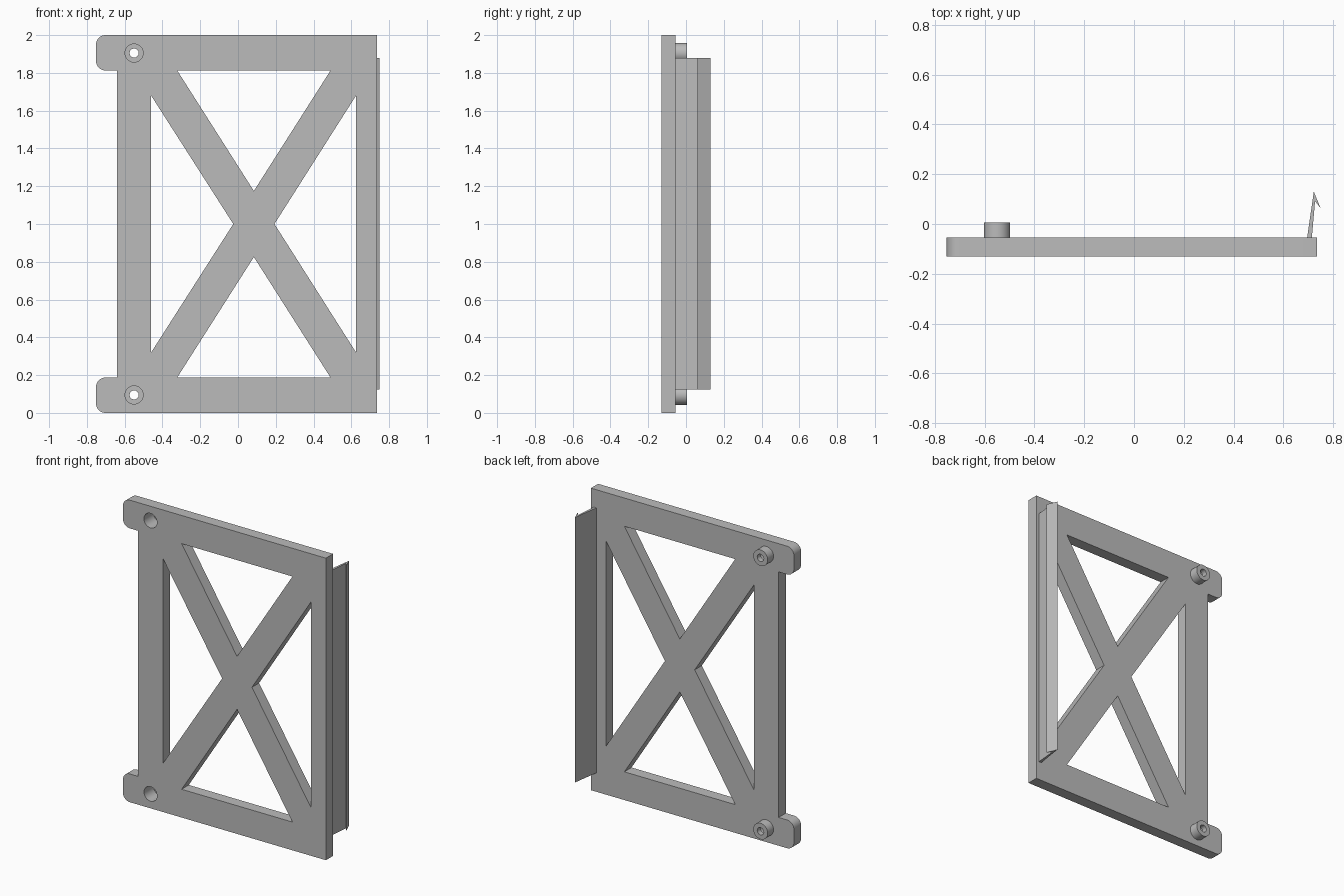
import bpy, bmesh, math

if "Cube" in bpy.data.objects:
    bpy.data.objects.remove(bpy.data.objects["Cube"])

grey = bpy.data.materials.new("grey plastic")
grey.diffuse_color = (0.5, 0.5, 0.5, 1)
grey.use_nodes = True
grey.node_tree.nodes["Principled BSDF"].inputs["Base Color"].default_value = grey.diffuse_color


def finish(name, bm):
    """Clean the mesh and link it as a named object with sharp edges kept."""
    bmesh.ops.remove_doubles(bm, verts=bm.verts, dist=0.0001)
    bmesh.ops.recalc_face_normals(bm, faces=bm.faces)
    mesh = bpy.data.meshes.new(name)
    bm.to_mesh(mesh)
    bm.free()
    mesh.materials.clear()
    mesh.materials.append(grey)
    mesh.shade_smooth()
    mesh.set_sharp_from_angle(angle=math.radians(30))
    obj = bpy.data.objects.new(name, mesh)
    bpy.context.collection.objects.link(obj)
    return obj


def extruded(name, loops, thickness):
    """Filled outline with holes, extruded evenly about its own plane."""
    curve = bpy.data.curves.new(name + "_outline", 'CURVE')
    curve.dimensions = '2D'
    curve.fill_mode = 'BOTH'
    curve.extrude = thickness / 2
    for loop in loops:
        spline = curve.splines.new('POLY')
        spline.points.add(len(loop) - 1)
        for p, (x, y) in zip(spline.points, loop):
            p.co = (x, y, 0, 1)
        spline.use_cyclic_u = True
    temp = bpy.data.objects.new(name + "_outline", curve)
    bpy.context.collection.objects.link(temp)
    bpy.context.view_layer.update()
    mesh = bpy.data.meshes.new_from_object(
        temp.evaluated_get(bpy.context.evaluated_depsgraph_get()))
    bm = bmesh.new()
    bm.from_mesh(mesh)
    bpy.data.objects.remove(temp)
    return finish(name, bm)


def arc(cx, cz, r, start, end, n):
    return [(cx + r * math.cos(math.radians(start + (end - start) * i / n)),
             cz + r * math.sin(math.radians(start + (end - start) * i / n)))
            for i in range(n + 1)]


def flip(loop):
    """Mirror a loop top to bottom about z = 1."""
    return [(x, 2 - z) for x, z in reversed(loop)]


SEG = 32
PIN_X, PIN_Z = -0.55, 0.095

# Plate: rounded hinge tabs on the left, cross-braced windows, two pin holes
lower = ([(-0.64, 0.187)] + arc(-0.702, 0.137, 0.05, 90, 180, 8)
         + arc(-0.702, 0.05, 0.05, 180, 270, 8) + [(0.735, 0)])
outline = lower + flip(lower)
bottom = [(-0.322, 0.187), (0.49, 0.187), (0.084, 0.825)]
left = [(-0.46, 0.32), (-0.025, 1.0), (-0.46, 1.68)]
right = [(0.625, 0.32), (0.625, 1.68), (0.193, 1.0)]
hole = arc(PIN_X, PIN_Z, 0.048, 0, 360, SEG)[:-1]
plate = extruded("plate", [outline, bottom, flip(bottom), left, right,
                           hole, flip(hole)], 0.075)
plate.rotation_euler.x = math.pi / 2
plate.location.y = -0.0925

# Bosses: lathed collars with a counterbore and a narrow through hole
profile = [(0.024, 0.006), (0.053, 0.006), (0.053, -0.055),
           (0.048, -0.055), (0.048, -0.03), (0.024, -0.03)]
for label, z in (("lower", PIN_Z), ("upper", 2 - PIN_Z)):
    bm = bmesh.new()
    rings = [[bm.verts.new((r * math.cos(math.tau * i / SEG), y,
                            r * math.sin(math.tau * i / SEG)))
              for i in range(SEG)] for r, y in profile]
    for k, ring in enumerate(rings):
        nxt = rings[(k + 1) % len(rings)]
        for i in range(SEG):
            j = (i + 1) % SEG
            bm.faces.new((ring[i], ring[j], nxt[j], nxt[i]))
    boss = finish(label + "_boss", bm)
    boss.location = (PIN_X, 0, z)

# Snap clip: barbed strip standing off the back of the right edge
clip = extruded("snap_clip", [[(0.695, -0.056), (0.714, -0.056), (0.727, 0.092),
                               (0.75, 0.062), (0.722, 0.13)]], 1.755)
clip.location.z = 1.0025
